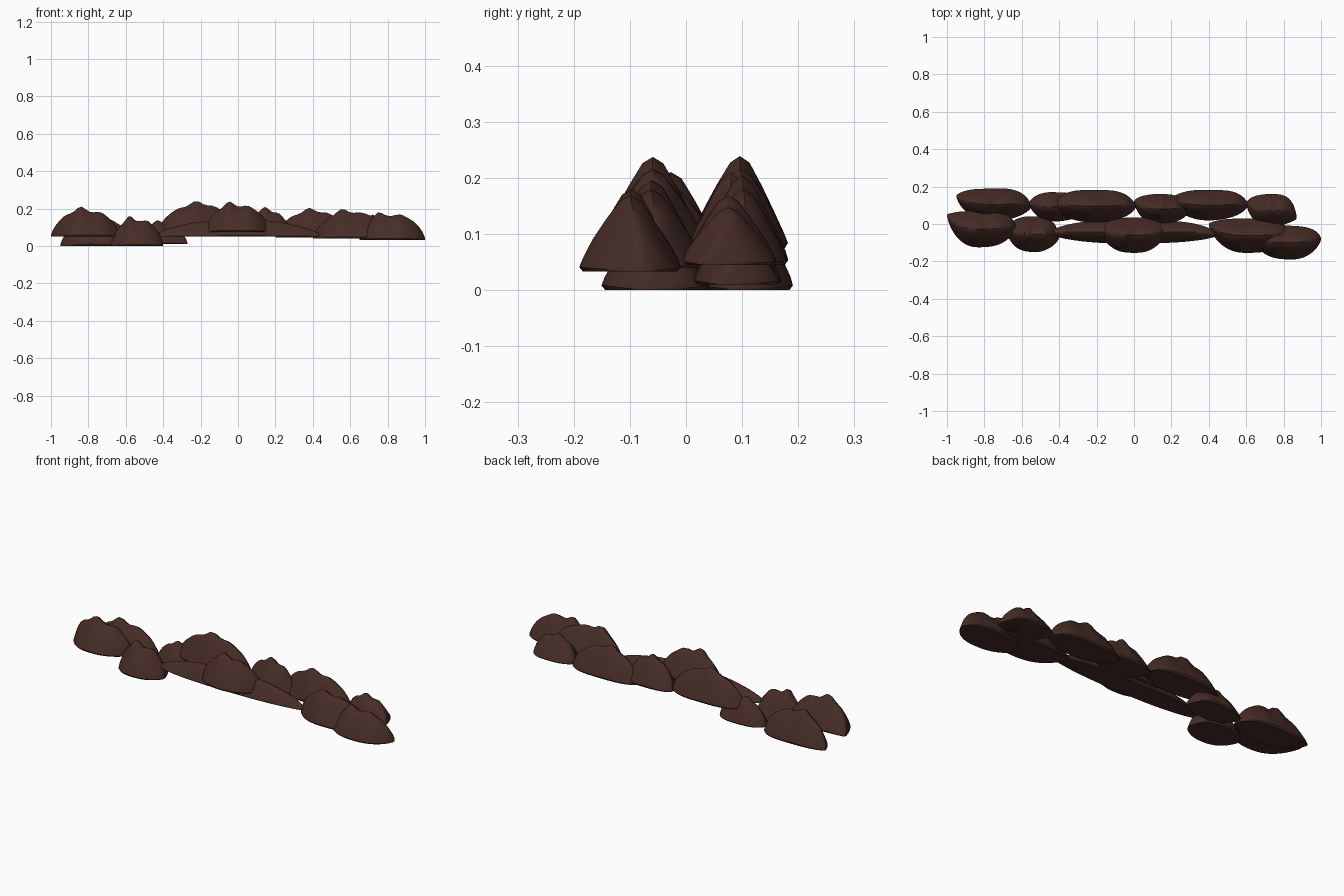
import bpy, math

if "Cube" in bpy.data.objects:
    bpy.data.objects.remove(bpy.data.objects["Cube"])

mat = bpy.data.materials.new("dark_brown_rock")
mat.diffuse_color = (0.062, 0.025, 0.02, 1)
mat.use_nodes = True
mat.node_tree.nodes["Principled BSDF"].inputs["Base Color"].default_value = mat.diffuse_color

# cross-section: (across -1..1, height 0..1), open at the flat underside
SECTION = [(-.93, 0), (-1, .06), (-.93, .17), (-.72, .42), (-.47, .68), (-.2, .93), (0, 1),
           (.2, .93), (.47, .68), (.72, .42), (.93, .17), (1, .06), (.93, 0)]
N = 28


def bump(d, w):
    return math.exp(-(d / w) ** 2)


def rock(name, x0, x1, yl, yr, ymin, ymax, z0, top, p1, p2, tilt=0.0):
    """Flat-bottomed ridge: x range, y of both tips, y range, base, top, two peak positions."""
    verts, faces = [], []
    n = len(SECTION)
    for i in range(N + 1):
        s = -math.cos(math.pi * i / N) * .995
        t = (s + 1) / 2
        # plan outline, fuller at the back than at the front
        c = yl + (yr - yl) * t
        hi = c + (ymax - c) * (1 - abs(s) ** 3.2) ** .62
        lo = c + (ymin - c) * (1 - abs(s) ** 2.4) ** .68
        # ridge line with a main peak, a second peak and a shoulder
        env = (1 - abs(s) ** 2.8) ** .75
        f = .8 + .2 * bump(t - p1, .09) + .07 * bump(t - p2, .09) + .04 * bump(t - p1 + .22, .08)
        h = (top - z0) * (env * f / (.8 + .2 + .01) * 1.04 + .03 * (1 - env))
        mid, half = (hi + lo) / 2, (hi - lo) / 2
        for k, (v, w) in enumerate(SECTION):
            # soft buttresses running down from the peaks
            b = 1 + .06 * math.sin(math.pi * w) * math.sin(t * 13 + (2 if v > 0 else 0) + x0 * 9)
            verts.append((x0 + (x1 - x0) * t, mid + half * v * b, z0 + h * w + tilt * (t - .5)))
    for i in range(N):
        for k in range(n):
            a, b = i * n + k, i * n + (k + 1) % n
            faces.append((a, b, b + n, a + n))
    faces.append(tuple(range(n))[::-1])
    faces.append(tuple(range(N * n, (N + 1) * n)))
    me = bpy.data.meshes.new(name)
    me.from_pydata(verts, [], faces)
    me.materials.append(mat)
    ob = bpy.data.objects.new(name, me)
    bpy.context.collection.objects.link(ob)
    bpy.ops.object.select_all(action='DESELECT')
    ob.select_set(True)
    bpy.context.view_layer.objects.active = ob
    bpy.ops.object.mode_set(mode='EDIT')
    bpy.ops.mesh.select_all(action='SELECT')
    bpy.ops.mesh.normals_make_consistent(inside=False)
    bpy.ops.object.mode_set(mode='OBJECT')
    bpy.ops.object.shade_smooth_by_angle(angle=math.radians(45))


# back row, left to right
rock("back_rock_1", -.95, -.55, .15, .09, .02, .19, .0, .165, .4, .65)
rock("back_rock_2", -.56, -.27, .11, .06, .015, .17, .01, .135, .45, .7)
rock("back_rock_3", -.43, .01, .10, .09, .01, .182, .075, .237, .47, .67)
rock("back_rock_4", .0, .29, .12, .06, .0, .16, .055, .205, .5, .75)
rock("back_rock_5", .2, .61, .13, .10, .02, .182, .045, .2, .44, .66)
rock("back_rock_6", .6, .87, .11, .03, -.01, .16, .045, .165, .45, .7)

# front row, left to right
rock("front_rock_1", -1.0, -.63, .05, -.02, -.125, .07, .05, .207, .43, .73)
rock("front_rock_2", -.68, -.40, -.04, -.07, -.15, .04, .0, .16, .35, .7)
rock("front_long_rock", -.45, .45, -.05, -.06, -.105, .02, .05, .15, .5, .7)
rock("front_rock_3", -.18, .175, -.04, -.03, -.155, .035, .075, .236, .37, .65)
rock("front_rock_4", .4, .84, .0, -.06, -.155, .03, .04, .197, .35, .57)
rock("front_rock_5", .65, 1.0, -.10, -.08, -.19, -.01, .033, .187, .28, .62)
